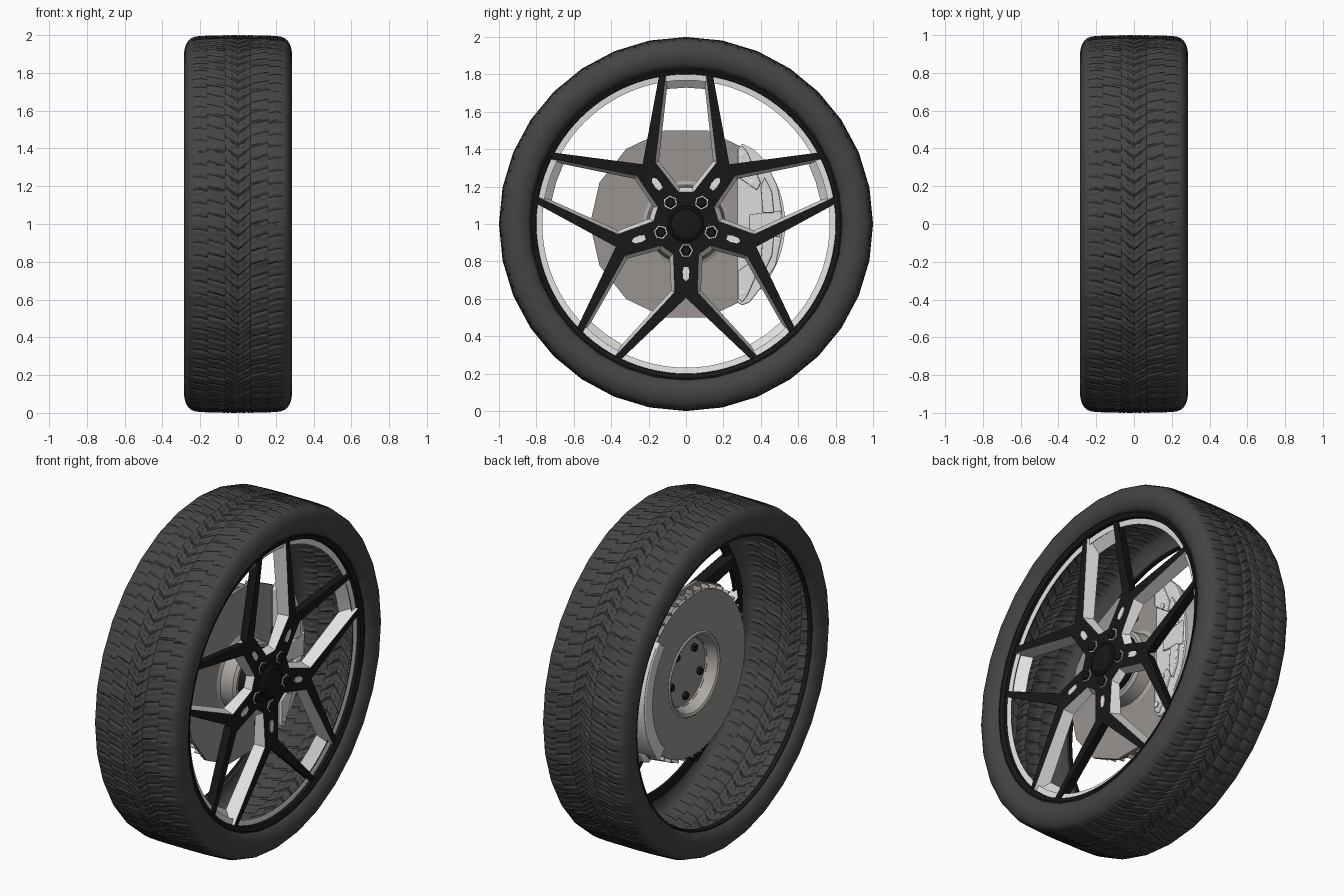
import bpy, bmesh, math
from math import sin, cos, pi, tau, radians

if "Cube" in bpy.data.objects:
    bpy.data.objects.remove(bpy.data.objects["Cube"])


def material(name, r, g, b):
    m = bpy.data.materials.new(name)
    m.use_nodes = True
    m.diffuse_color = (r, g, b, 1)
    m.node_tree.nodes["Principled BSDF"].inputs["Base Color"].default_value = (r, g, b, 1)
    return m


RUBBER = material("tyre rubber", .058, .058, .058)
BLACK = material("gloss black", .009, .009, .009)
SILVER = material("machined silver", .76, .76, .75)
CAST = material("caliper silver", .73, .73, .73)
IRON = material("brake iron", .32, .295, .28)
HAT = material("bare hat metal", .42, .395, .375)
CENTRE = 1.0


def finish(name, bm, mats, angle=30, bevel=0):
    bmesh.ops.remove_doubles(bm, verts=bm.verts, dist=1e-5)
    bmesh.ops.recalc_face_normals(bm, faces=bm.faces)
    mesh = bpy.data.meshes.new(name)
    bm.to_mesh(mesh)
    bm.free()
    for m in mats:
        mesh.materials.append(m)
    ob = bpy.data.objects.new(name, mesh)
    bpy.context.collection.objects.link(ob)
    if bevel:
        mod = ob.modifiers.new("soft edges", 'BEVEL')
        mod.width, mod.segments = bevel, 2
    bpy.ops.object.select_all(action='DESELECT')
    bpy.context.view_layer.objects.active = ob
    ob.select_set(True)
    bpy.ops.object.shade_smooth_by_angle(angle=radians(angle))
    return ob


def add_lathe(bm, profile, segs, y=0, z=0, turn=0):
    """Revolve (x, radius) points about an axis along x."""
    rings = [[bm.verts.new((x, y + r * cos(turn + tau * j / segs),
                            CENTRE + z + r * sin(turn + tau * j / segs)))
              for j in range(segs)] for x, r in profile]
    for a, b in zip(rings, rings[1:]):
        for j in range(segs):
            k = (j + 1) % segs
            bm.faces.new((a[j], a[k], b[k], b[j]))
    return rings


def lathe(name, profile, segs, mat, caps=False, **kw):
    bm = bmesh.new()
    rings = add_lathe(bm, profile, segs, **kw)
    if caps:
        bm.faces.new(rings[0])
        bm.faces.new(rings[-1])
    return finish(name, bm, [mat])


def add_prism(bm, pts, x0, x1):
    """Extrude a (y, z) outline along x."""
    lo, hi = ([bm.verts.new((x, y, CENTRE + z)) for y, z in pts] for x in (x0, x1))
    bm.faces.new(lo)
    bm.faces.new(hi)
    for j in range(len(pts)):
        k = (j + 1) % len(pts)
        bm.faces.new((lo[j], lo[k], hi[k], hi[j]))


def prism(name, pts, x0, x1, mat, bevel=0):
    bm = bmesh.new()
    add_prism(bm, pts, x0, x1)
    return finish(name, bm, [mat], bevel=bevel)


def rotated(u, v, a):
    return u * cos(a) - v * sin(a), u * sin(a) + v * cos(a)


def arc_band(r0, r1, half_angle):
    """Outline of a curved band around the +y side."""
    steps = [radians(-half_angle + half_angle * i / 10) for i in range(21)]
    return [(r1 * cos(a), r1 * sin(a)) for a in steps] + \
           [(r0 * cos(a), r0 * sin(a)) for a in reversed(steps)]


# Tyre: one skewed grid, with tread grooves pressed into a faceted ring
PITCHES, ROWS, SIDES = 88, 8, 32
half = [(0, 1, 0, 1), (.006, 1, 0, 0), (.03, 1, 0, 0), (.06, 1, 0, 0), (.065, 1, 0, 1),
        (.07, 1, 1, 0), (.11, .9995, 1, 0), (.155, .999, 1, 0),
        (.16, .999, 1, 1), (.165, .998, 2, 0), (.2, .996, 2, 0),
        (.23, .991, 2, 0), (.25, .983, 3, 0), (.262, .972, 3, 0), (.272, .957, 3, 0),
        (.281, .935, 3, 0), (.285, .91, 3, 0), (.282, .885, 3, 0), (.27, .855, 3, 0),
        (.25, .833, 3, 0), (.225, .828, 3, 0)]
columns = [(-x, r, b, g) for x, r, b, g in half[:0:-1]] + half


def skew(x):
    x = abs(x)
    return min(x, .06) * .9 + max(0, min(x, .2) - .06) * .3


def tyre_radius(r, a):
    step = tau / SIDES
    return r * cos(step / 2) / cos(a % step - step / 2)


bm = bmesh.new()
count = PITCHES * ROWS
grid = []
for x, r, band, groove in columns:
    line = []
    for j in range(count):
        a = tau * j / count + skew(x)
        phase = (j + 3 * band + (4 if x > 0 and band else 0)) % ROWS
        depth = 0
        if band < 3:
            depth = .007 if phase == 0 else (.003 if groove or phase == 4 else 0)
        rr = tyre_radius(r, a) - depth
        line.append(bm.verts.new((x, -rr * cos(a), CENTRE + rr * sin(a))))
    grid.append(line)
for a, b in zip(grid, grid[1:]):
    for j in range(count):
        k = (j + 1) % count
        bm.faces.new((a[j], b[j], b[k], a[k]))
finish("tyre", bm, [RUBBER], 40)

# Rim rings
lathe("rim_lip", [(.225, .84), (.252, .836), (.255, .825), (.245, .802), (.225, .8)], 96, BLACK)
lathe("rim_lining", [(.225, .8), (.221, .768)], 96, SILVER)
lathe("rim_back", [(.221, .768), (.212, .775), (.205, .825), (.225, .84)], 96, BLACK)
lathe("rear_bead", [(-.225, .828), (-.25, .833), (-.254, .822), (-.228, .818)], 96, BLACK)

# Spokes: half of one fifth, mirrored and turned around the hub
front = [(0, .17, .215), (.04, .17, .215), (.165, .33, .222), (.107, .815, .24),
         (.142, .803, .24), (.232, .319, .222), (0, 0, .215), (0, .822, .24)]
back = [(0, .195, .175), (.033, .195, .175), (.145, .335, .16), (.102, .722, .16),
        (.13, .795, .18), (.222, .33, .17), (0, 0, .17), (0, .729, .16)]
rim_fill = (0, .806, .18)
pts = front + back + [rim_fill]
black_faces = [(6, 0, 1), (6, 1, 2, 5), (5, 2, 3, 4), (4, 5, 13, 12), (14, 8, 9),
               (14, 9, 10, 13), (13, 10, 11, 12), (11, 15, 16, 12)]
silver_faces = [(0, 1, 9, 8), (1, 2, 10, 9), (2, 3, 11, 10), (3, 7, 15, 11)]
bm = bmesh.new()
for k in range(5):
    for side in (1, -1):
        vs = []
        for u, v, x in pts:
            y, z = rotated(side * u, v, tau * k / 5)
            vs.append(bm.verts.new((x, y, CENTRE + z)))
        for index, faces in enumerate((black_faces, silver_faces)):
            for f in faces:
                bm.faces.new([vs[i] for i in f][::side]).material_index = index
finish("spokes", bm, [BLACK, SILVER], 15)

# Centre cap and the hub behind it
lathe("centre_cap", [(.2, .1), (.226, .095), (.232, .085), (.229, .078), (.234, .06)], 32, BLACK, caps=True)
lathe("hub_boss", [(.11, .17), (.18, .17)], 32, BLACK, caps=True)

# Lug nuts in bright seats, wheel studs, leg bosses and slots along each leg
seats, nuts, studs, bosses, slots = (bmesh.new() for _ in range(5))
for k in range(5):
    a = tau * k / 5 + pi
    for b, r, prof, n in (
            (seats, .142, [(.2, .037), (.222, .037), (.222, .028)], 6),
            (nuts, .142, [(.21, .03), (.228, .03), (.234, .022)], 6),
            (studs, .142, [(-.01, .02), (.0, .024), (.15, .024)], 6),
            (bosses, .27, [(.12, .024), (.18, .03)], 8)):
        y, z = rotated(0, r, a)
        rings = add_lathe(b, prof, n, y=y, z=z, turn=a)
        if b is not seats:
            b.faces.new(rings[0])
            b.faces.new(rings[-1])
    outline = [(-.012, .23), (.012, .23), (.018, .255), (.015, .29), (0, .305), (-.015, .29), (-.018, .255)]
    add_prism(slots, [rotated(u, v, a) for u, v in outline], .214, .2235)
finish("lug_seats", seats, [SILVER])
finish("lug_nuts", nuts, [BLACK])
finish("wheel_studs", studs, [BLACK])
finish("leg_bosses", bosses, [BLACK])
finish("leg_slots", slots, [SILVER])

# Vented brake disc with its hat
lathe("disc_front_plate", [(0, .2), (0, .513), (.02, .513), (.02, .2)], 14, IRON, turn=pi / 2 + pi / 14)
lathe("disc_back_plate", [(-.035, .24), (-.035, .478), (-.055, .478), (-.055, .24)], 42, IRON)
lathe("disc_core", [(-.04, .47), (.005, .47)], 42, IRON)
lathe("disc_hat", [(.02, .23), (.03, .21), (.105, .2), (.12, .185), (.12, .0)], 40, HAT)
lathe("hat_inside", [(-.055, .245), (-.062, .235), (-.055, .222), (.01, .195)], 40, HAT)
lathe("hat_floor", [(.01, .195), (.01, .0)], 40, IRON)
fins = bmesh.new()
for k in range(42):
    a = tau * k / 42
    add_prism(fins, [rotated(u, v, a) for u, v in
                     ((-.004, .465), (.004, .465), (.004, .497), (-.004, .497))], -.05, .005)
finish("disc_fins", fins, [HAT])

# Brake caliper: two halves, a bridge over the disc edge, raised ribs and bolts
body = [(.275, -.42), (.3, -.435), (.34, -.42), (.41, -.33), (.48, -.22), (.515, -.05),
        (.515, .06), (.49, .2), (.43, .33), (.36, .4), (.3, .43), (.275, .4)]
prism("caliper_front", body, .03, .075, CAST, .006)
prism("caliper_back", arc_band(.45, .53, 42), -.1, -.065, CAST, .008)
prism("caliper_bridge", arc_band(.505, .53, 38), -.095, .07, CAST)
ribs = bmesh.new()
for s in (1, -1):
    for rib in ([(.28, .25), (.38, .18), (.4, .22), (.33, .38), (.3, .42), (.28, .4)],
                [(.41, .06), (.47, .06), (.46, .17), (.42, .25), (.4, .2)]):
        add_prism(ribs, [(y, s * z) for y, z in rib], .06, .092)
finish("caliper_ribs", ribs, [CAST], bevel=.005)
prism("caliper_spine", [(.34, -.05), (.5, -.07), (.51, .07), (.34, .05)], .06, .085, CAST, .005)
bolts = bmesh.new()
for y, z in ((.3, .37), (.3, -.37), (.35, .22), (.35, -.22)):
    rings = add_lathe(bolts, [(.08, .018), (.098, .018), (.1, .012)], 8, y=y, z=z)
    bolts.faces.new(rings[-1])
finish("caliper_bolts", bolts, [SILVER])
